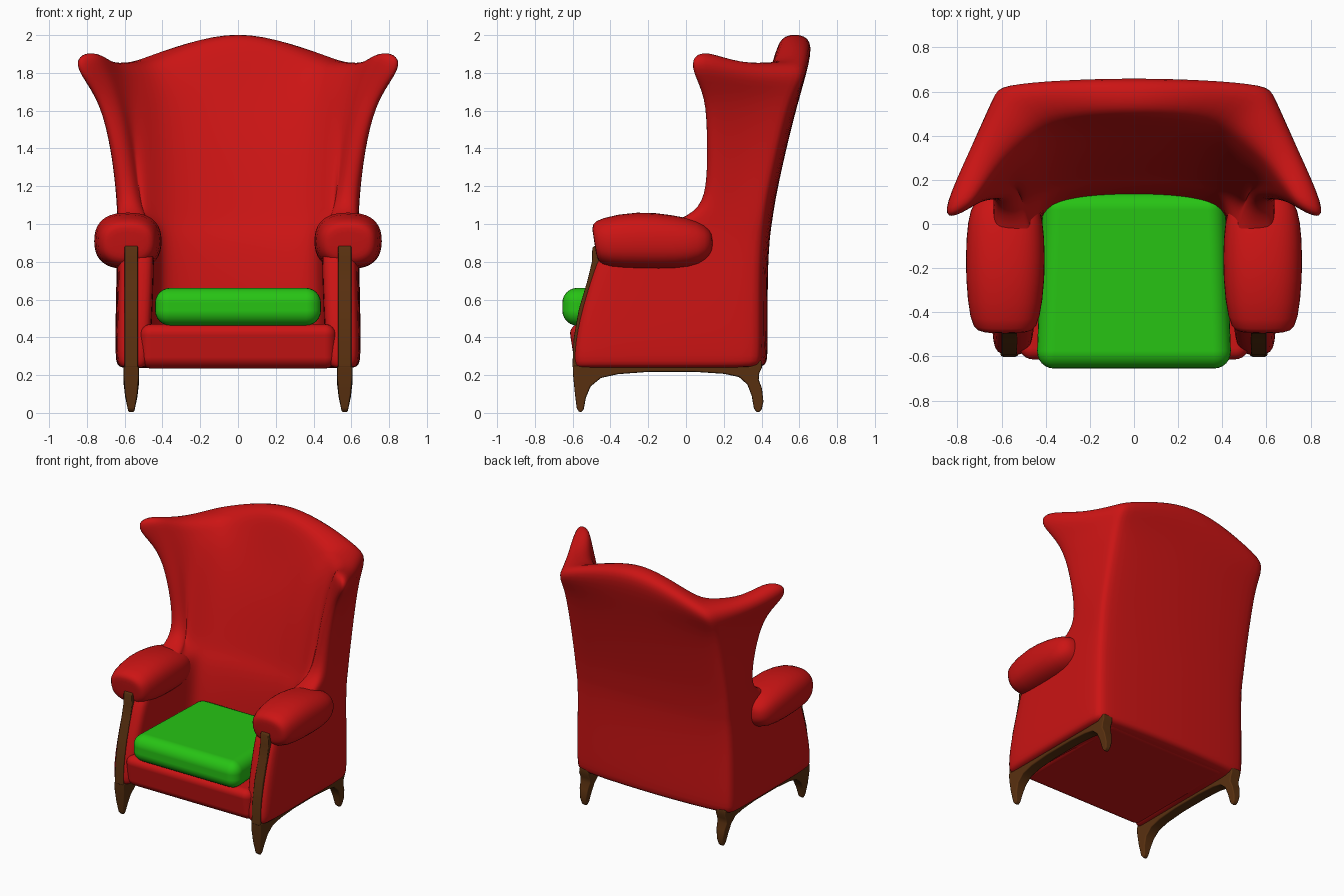
import bpy, bmesh, math
from mathutils import Vector

if "Cube" in bpy.data.objects:
    bpy.data.objects.remove(bpy.data.objects["Cube"])


def material(name, rgb):
    m = bpy.data.materials.new(name)
    m.diffuse_color = (*rgb, 1)
    m.use_nodes = True
    m.node_tree.nodes["Principled BSDF"].inputs["Base Color"].default_value = m.diffuse_color
    return m


RED = material("red_fabric", (0.6, 0.007, 0.007))
GREEN = material("green_fabric", (0.02, 0.55, 0.007))
BROWN = material("brown_wood", (0.1, 0.03, 0.005))


def make(name, verts, faces, mat, mirror=False, subsurf=0, bevel=0, segments=3):
    me = bpy.data.meshes.new(name)
    me.from_pydata([tuple(v) for v in verts], [], faces)
    bm = bmesh.new()
    bm.from_mesh(me)
    bmesh.ops.recalc_face_normals(bm, faces=bm.faces)
    bm.to_mesh(me)
    bm.free()
    for p in me.polygons:
        p.use_smooth = True
    me.materials.append(mat)
    ob = bpy.data.objects.new(name, me)
    bpy.context.collection.objects.link(ob)
    if mirror:
        ob.modifiers.new("mirror", 'MIRROR')
    if bevel:
        b = ob.modifiers.new("bevel", 'BEVEL')
        b.width, b.segments, b.harden_normals = bevel, segments, True
    if subsurf:
        s = ob.modifiers.new("smooth", 'SUBSURF')
        s.levels = s.render_levels = subsurf
    return ob


def ring_faces(levels, n):
    return [(l * n + i, l * n + (i + 1) % n, (l + 1) * n + (i + 1) % n, (l + 1) * n + i)
            for l in range(levels - 1) for i in range(n)]


# Shell: back, wings and arm panels as one loft of U-shaped plan contours
# each level: z, back y, front y, outer x, inner x, inner back y, back corner x
LEVELS = [
    (0.235, .42, -.58, .63, .48, .10, .635),
    (0.27, .435, -.605, .65, .46, .11, .65),
    (0.50, .435, -.575, .645, .45, .13, .65),
    (0.75, .435, -.50, .638, .44, .15, .645),
    (0.92, .445, -.44, .635, .44, .18, .64),
    (0.99, .455, -.12, .635, .45, .21, .64),
    (1.06, .465, .055, .64, .50, .23, .64),
    (1.18, .485, .11, .65, .525, .26, .64),
    (1.45, .545, .105, .69, .56, .33, .635),
    (1.68, .605, .09, .76, .615, .41, .635),
    (None, .678, .01, .885, .69, .48, .635),
]
TOP = [2.025, 1.965, 1.87, 1.86, 1.85, 1.925, 1.885]


def pairs(yb, yf, xo, xi, yin, xc):
    """Seven (outer, inner) plan points from the back centre to the wing tip."""
    s = 0.3 * max(0, xo - .65)
    tip_o, tip_i = Vector((xo, yf + .05)), Vector((xi, yf + .05 + s))
    cor_o, cor_i = Vector((xc, yb - .07)), Vector((min(xi - .01, .495), yin - .13))
    outer = [Vector((0, yb)), Vector((.32, yb - .008)), Vector((xc - .02, yb - .03)), cor_o,
             cor_o.lerp(tip_o, .5), tip_o, Vector((xo - .03, yf))]
    inner = [Vector((0, yin)), Vector((.22, yin - .01)), Vector((.39, yin - .05)), cor_i,
             cor_i.lerp(tip_i, .5) + Vector((.015, 0)), tip_i, Vector((xi + .03, yf + s))]
    return outer, inner


def full_ring(outer, inner, zs):
    half = [(p.x, p.y, z) for p, z in zip(outer, zs)]
    half += [(p.x, p.y, z) for p, z in reversed(list(zip(inner, zs)))]
    return half + [(-x, y, z) for x, y, z in reversed(half[1:-1])]


verts = []
for z, *rest in LEVELS:
    o, i = pairs(*rest)
    verts += full_ring(o, i, [z] * 7 if z else [t - .08 for t in TOP])
# rounded top edge
verts += full_ring([a.lerp(b, .18) for a, b in zip(o, i)],
                   [b.lerp(a, .18) for a, b in zip(o, i)], TOP)
n, count = 26, len(LEVELS) + 1
faces = ring_faces(count, n)
for base in (0, (count - 1) * n):
    for k in range(6):
        faces.append([base + j for j in (k, k + 1, 12 - k, 13 - k)])
        faces.append([base + j % n for j in (n - k, n - k - 1, 14 + k, 13 + k)])
make("back_and_wings", verts, faces, RED, subsurf=2)

# Padded arm rolls: y, centre x, centre z, half width, half height
ARM = [(-.485, .585, .90, .09, .06), (-.482, .585, .90, .13, .10),
       (-.44, .585, .90, .16, .132), (-.25, .583, .916, .183, .157),
       (-.05, .583, .903, .18, .145), (.07, .583, .90, .162, .12),
       (.13, .583, .905, .12, .07), (.142, .583, .91, .06, .03)]
seg, verts = 20, []
for y, cx, cz, rx, rz in ARM:
    lean = .16 if y < -.3 else 0.05
    for k in range(seg):
        a = 2 * math.pi * k / seg
        c, s = math.cos(a), math.sin(a)
        px = math.copysign(abs(c) ** .8, c) * rx
        pz = math.copysign(abs(s) ** .8, s) * rz
        verts.append((cx + px, y - lean * pz, cz + pz))
faces = ring_faces(len(ARM), seg)
faces += [list(range(seg)), list(range((len(ARM) - 1) * seg, len(ARM) * seg))]
make("arm_rolls", verts, faces, RED, mirror=True, subsurf=1)


def box(name, front_x, back_x, y0f, y0t, y1, z0, z1, mat, bevel):
    """Box with tapering width and a leaning front face."""
    v = [(-front_x, y0f, z0), (front_x, y0f, z0), (back_x, y1, z0), (-back_x, y1, z0),
         (-front_x, y0t, z1), (front_x, y0t, z1), (back_x, y1, z1), (-back_x, y1, z1)]
    f = [(0, 1, 2, 3), (4, 5, 6, 7), (0, 1, 5, 4), (1, 2, 6, 5), (2, 3, 7, 6), (3, 0, 4, 7)]
    return make(name, v, f, mat, bevel=bevel, segments=6)


# Seat base and loose cushion
box("seat_base", .52, .52, -.585, -.622, .38, .235, .47, RED, .06)
box("seat_cushion", .442, .412, -.655, -.655, .145, .462, .662, GREEN, .08)


def slab(name, profile, half_width, cx, mat, bevel):
    """Side profile (y, z) given thickness along x, mirrored to both sides."""
    m = len(profile)
    v = [(cx + s * half_width(z), y, z) for s in (-1, 1) for y, z in profile]
    f = [list(range(m)), list(range(m, 2 * m))]
    f += [(i, (i + 1) % m, m + (i + 1) % m, m + i) for i in range(m)]
    return make(name, v, f, mat, mirror=True, bevel=bevel, segments=2)


# Side rails with the front and back legs
RAIL = [(-.60, .25), (-.597, .19), (-.588, .10), (-.578, .02), (-.56, 0), (-.542, .015),
        (-.53, .08), (-.505, .14), (-.45, .185), (-.36, .205), (-.2, .217), (.05, .217),
        (.2, .207), (.28, .19), (.325, .15), (.348, .09), (.36, .02), (.38, 0),
        (.40, .015), (.41, .06), (.402, .13), (.385, .175), (.388, .21), (.402, .24),
        (.40, .28), (.37, .27), (.34, .245), (-.2, .25)]
slab("legs_and_side_rails", RAIL, lambda z: .014 + .026 * min(1, z / .16) ** .7, .565, BROWN, .009)

# Wooden strips on the front of the arm panels
STRIP = [(-.602, .24), (-.594, .40), (-.567, .55), (-.522, .70), (-.498, .80), (-.496, .87),
         (-.488, .885), (-.45, .88), (-.45, .75), (-.52, .5), (-.55, .24)]
slab("arm_front_strips", STRIP, lambda z: .035, .565, BROWN, .007)
